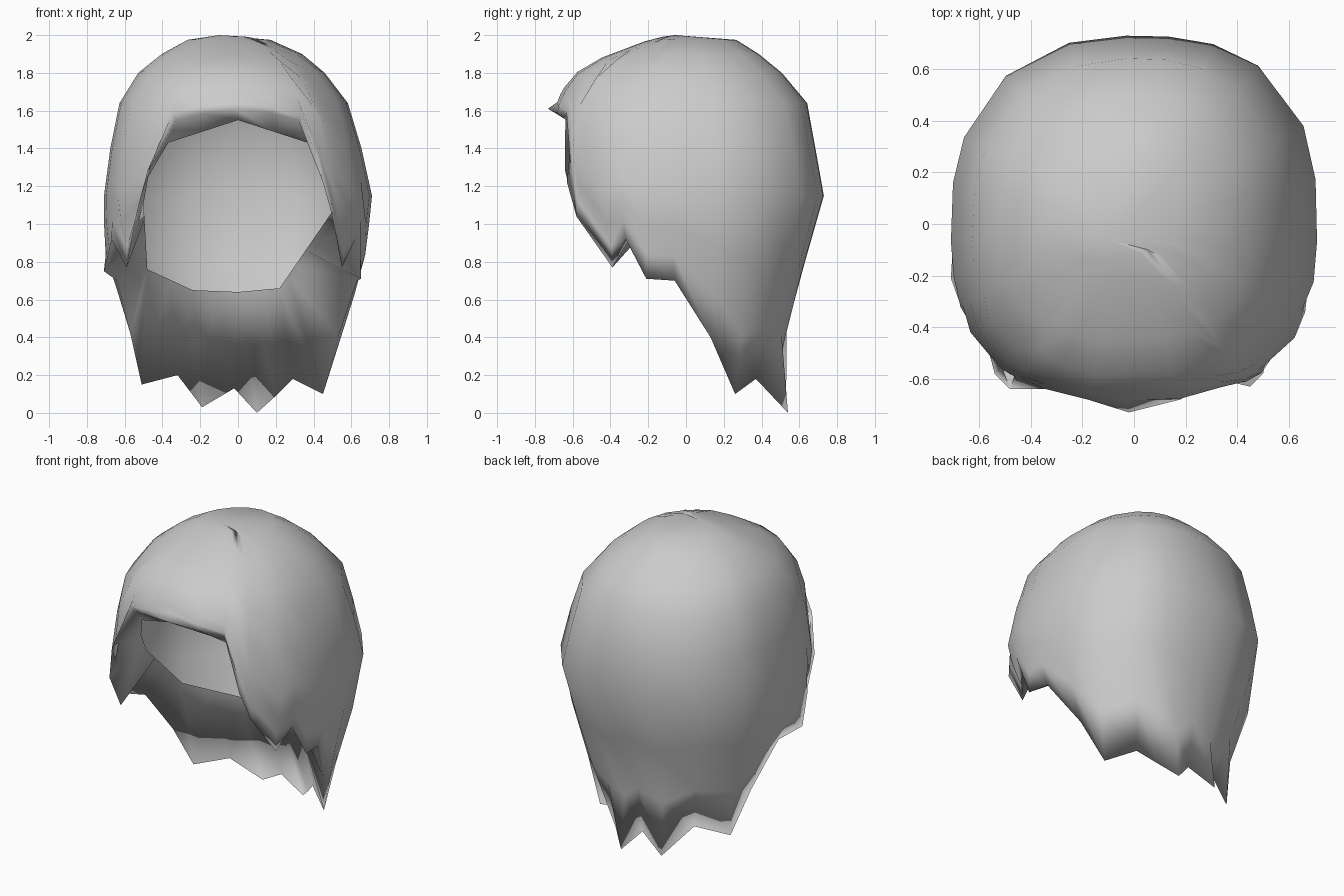
import bpy, bmesh, math
from mathutils import Vector

cube = bpy.data.objects.get("Cube")
if cube:
    bpy.data.objects.remove(cube, do_unlink=True)

# One flat grey
grey = bpy.data.materials.new("hair_grey")
grey.use_nodes = True
colour = (0.6, 0.6, 0.6, 1.0)
grey.diffuse_color = colour
grey.node_tree.nodes["Principled BSDF"].inputs["Base Color"].default_value = colour

# Head profile: height, +x reach, -x reach, front depth, back depth, squareness
PROFILE = [
    (2.00, 0.03, 0.21, 0.09, 0.10, 2.0), (1.97, 0.20, 0.28, 0.21, 0.30, 2.1),
    (1.88, 0.38, 0.44, 0.45, 0.41, 2.2), (1.79, 0.47, 0.54, 0.60, 0.52, 2.3),
    (1.70, 0.54, 0.595, 0.66, 0.63, 2.4), (1.60, 0.61, 0.65, 0.70, 0.65, 2.5),
    (1.15, 0.71, 0.71, 0.71, 0.73, 2.6), (1.00, 0.695, 0.71, 0.65, 0.685, 2.6),
    (0.80, 0.67, 0.70, 0.52, 0.63, 2.5), (0.45, 0.58, 0.59, 0.45, 0.535, 2.5),
    (0.20, 0.51, 0.51, 0.35, 0.485, 2.5), (0.00, 0.45, 0.45, 0.30, 0.52, 2.5)]

# Jagged hem, from the forehead peak round the left side and back again
HEM = [
    (-0.02, -0.73, 1.61), (0.18, -0.68, 1.585), (0.32, -0.60, 1.55), (0.45, -0.63, 1.22),
    (0.50, -0.58, 1.04), (0.55, -0.39, 0.77), (0.62, -0.32, 0.92), (0.65, -0.21, 0.71),
    (0.63, -0.06, 0.70), (0.53, 0.13, 0.40), (0.45, 0.26, 0.10), (0.29, 0.37, 0.18),
    (0.20, 0.455, 0.09), (0.10, 0.54, 0.00), (-0.02, 0.485, 0.13), (-0.19, 0.53, 0.03),
    (-0.32, 0.37, 0.20), (-0.51, 0.26, 0.15), (-0.57, 0.13, 0.42), (-0.64, -0.06, 0.70),
    (-0.71, -0.21, 0.75), (-0.67, -0.32, 0.92), (-0.59, -0.39, 0.77), (-0.54, -0.58, 1.04),
    (-0.48, -0.64, 1.28), (-0.33, -0.61, 1.55), (-0.18, -0.68, 1.585)]

# Corners of the inner opening, keyed by hem column
OPENING = {
    0: (0, -0.59, 1.55), 2: (0.37, -0.48, 1.43), 3: (0.47, -0.36, 1.25),
    5: (0.495, -0.22, 1.06), 11: (0.22, 0.31, 0.66), 14: (0, 0.36, 0.64),
    16: (-0.24, 0.33, 0.65), 18: (-0.48, 0.10, 0.76), 22: (-0.50, -0.25, 1.11),
    24: (-0.475, -0.34, 1.25), 25: (-0.37, -0.48, 1.43), 27: (0, -0.59, 1.55)}
DROPS = [0.025, 0.10, 0.20, 0.36, 0.60, 0.85]


def opening_point(column):
    """Point on the straight-edged opening opposite a hem column."""
    a = max(k for k in OPENING if k <= column)
    b = min(k for k in OPENING if k > column)
    return Vector(OPENING[a]).lerp(Vector(OPENING[b]), (column - a) / (b - a))


def head_point(angle, z):
    """Point on the rounded head section at a given height."""
    for a, b in zip(PROFILE, PROFILE[1:]):
        if z >= b[0]:
            break
    t = (z - a[0]) / (b[0] - a[0])
    left, right, front, back, n = (p + (q - p) * t for p, q in zip(a[1:], b[1:]))
    c, s = math.cos(angle), math.sin(angle)
    w = left if c > 0 else right
    d = back if s > 0 else front
    if c < 0 < s:
        n -= 0.25
    r = (abs(c / w) ** n + abs(s / d) ** n) ** (-1 / n)
    return (r * c, r * s, z)


# Outer shell from crown to hem, then the lining folded in to the face opening
bm = bmesh.new()
crown = bm.verts.new((-0.1, -0.06, 2.0))
strips = []
for i, hem in enumerate(HEM):
    angle = math.atan2(hem[1], hem[0])
    squeeze = min(1, (2 - hem[2]) / 1.2)
    heights = [2 - d * squeeze for d in DROPS]
    low = heights[-1]
    heights += [low + (hem[2] - low) * f for f in (0.35, 0.7)]
    pts = [head_point(angle, z) for z in heights] + [hem, opening_point(i)]
    strips.append([bm.verts.new(p) for p in pts])
for i, a in enumerate(strips):
    b = strips[(i + 1) % len(strips)]
    bm.faces.new((crown, a[0], b[0]))
    for j in range(len(a) - 1):
        bm.faces.new((a[j], a[j + 1], b[j + 1], b[j]))

mesh = bpy.data.meshes.new("hair_shell")
bm.to_mesh(mesh)
bm.free()
mesh.materials.append(grey)
hair = bpy.data.objects.new("hair_shell", mesh)
bpy.context.collection.objects.link(hair)
for p in mesh.polygons:
    p.use_smooth = True
